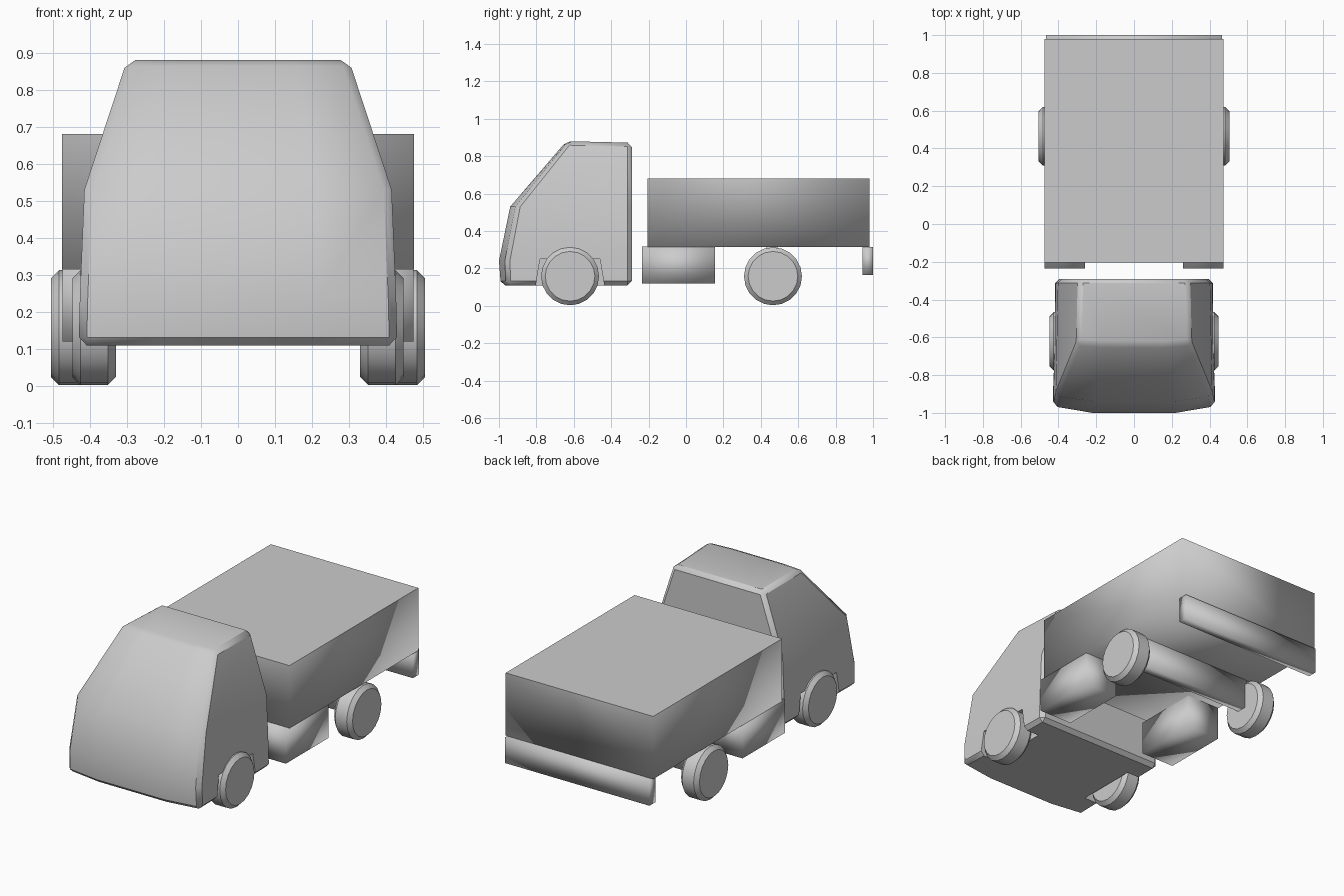
import bpy, bmesh, math

if "Cube" in bpy.data.objects:
    bpy.data.objects.remove(bpy.data.objects["Cube"])


def finish(name, bm):
    bmesh.ops.recalc_face_normals(bm, faces=bm.faces[:])
    mesh = bpy.data.meshes.new(name)
    bm.to_mesh(mesh)
    bm.free()
    obj = bpy.data.objects.new(name, mesh)
    bpy.context.collection.objects.link(obj)
    return obj


def smooth(obj, angle):
    bpy.ops.object.select_all(action='DESELECT')
    obj.select_set(True)
    bpy.context.view_layer.objects.active = obj
    bpy.ops.object.shade_smooth_by_angle(angle=math.radians(angle))


def box(name, lo, hi, sharp_top=False):
    bm = bmesh.new()
    bmesh.ops.create_cube(bm, size=1)
    for v in bm.verts:
        v.co = [(a + b) / 2 + c * (b - a) for a, b, c in zip(lo, hi, v.co)]
    for f in bm.faces:
        f.smooth = True
    if sharp_top:
        for e in bm.edges:
            e.smooth = not all(v.co.z > hi[2] - 0.001 for v in e.verts)
    return finish(name, bm)


def bevel(obj, width, angle):
    mod = obj.modifiers.new("edge_bevel", 'BEVEL')
    mod.width = width
    mod.segments = 1
    mod.limit_method = 'ANGLE'
    mod.angle_limit = math.radians(angle)


# Cab: plan outlines stacked by height (z front, z back, front y, bow, half width, flat half)
levels = [(0.11, 0.11, -0.99, 0.03, 0.43, 0.22),
          (0.24, 0.24, -1.00, 0.035, 0.427, 0.22),
          (0.53, 0.53, -0.94, 0.03, 0.415, 0.21),
          (0.88, 0.872, -0.64, 0.01, 0.30, 0.16)]
bm = bmesh.new()
rings = []
for zf, zb, y, bow, w, c in levels:
    pts = [(-w, y + bow, zf), (-c, y, zf), (c, y, zf), (w, y + bow, zf),
           (w * 0.97, -0.29, zb), (-w * 0.97, -0.29, zb)]
    rings.append([bm.verts.new(p) for p in pts])
for a, b in zip(rings, rings[1:]):
    for i in range(6):
        j = (i + 1) % 6
        bm.faces.new((a[i], a[j], b[j], b[i]))
bm.faces.new(rings[0])
bm.faces.new(rings[-1])
cab = finish("cab", bm)
bevel(cab, 0.022, 42)

# Wheel arch recesses
for side in (-1, 1):
    bm = bmesh.new()
    profile = [(-0.81, 0.05), (-0.80, 0.13), (-0.78, 0.25),
               (-0.46, 0.25), (-0.44, 0.13), (-0.43, 0.05)]
    face = bm.faces.new([bm.verts.new((side * 0.32, y, z)) for y, z in profile])
    ext = bmesh.ops.extrude_face_region(bm, geom=[face])
    for v in ext["geom"]:
        if isinstance(v, bmesh.types.BMVert):
            v.co.x = side * 0.6
    cutter = finish("arch_cutter", bm)
    cutter.hide_render = True
    cutter.hide_set(True)
    cutter.display_type = 'WIRE'
    mod = cab.modifiers.new("arch", 'BOOLEAN')
    mod.operation = 'DIFFERENCE'
    mod.solver = 'EXACT'
    mod.object = cutter

# Apply the cab modifiers and remove the cutters
dg = bpy.context.evaluated_depsgraph_get()
cut_mesh = bpy.data.meshes.new_from_object(cab.evaluated_get(dg))
cab.modifiers.clear()
cab.data = cut_mesh
for o in [o for o in bpy.data.objects if o.name.startswith("arch_cutter")]:
    bpy.data.objects.remove(o)
smooth(cab, 35)

# Cargo body and rear bumper
box("cargo_body", (-0.475, -0.205, 0.315), (0.475, 0.98, 0.68), True)
box("rear_bumper", (-0.465, 0.945, 0.165), (0.465, 1.0, 0.315))

# Rear axle beam
box("rear_axle", (-0.40, 0.43, 0.14), (0.40, 0.49, 0.316))

# Side tanks and wheels
for side, label in ((-1, "left"), (1, "right")):
    x0, x1 = sorted((side * 0.26, side * 0.473))
    box(label + "_tank", (x0, -0.235, 0.12), (x1, 0.155, 0.316))
    for part, y, outer in (("front", -0.62, 0.447), ("rear", 0.465, 0.505)):
        bpy.ops.mesh.primitive_cylinder_add(
            vertices=20, radius=0.155, depth=0.118,
            location=(side * (outer - 0.059), y, 0.158),
            rotation=(0, math.pi / 2, 0))
        wheel = bpy.context.object
        wheel.name = part + "_wheel_" + label
        bevel(wheel, 0.022, 60)
        smooth(wheel, 50)
